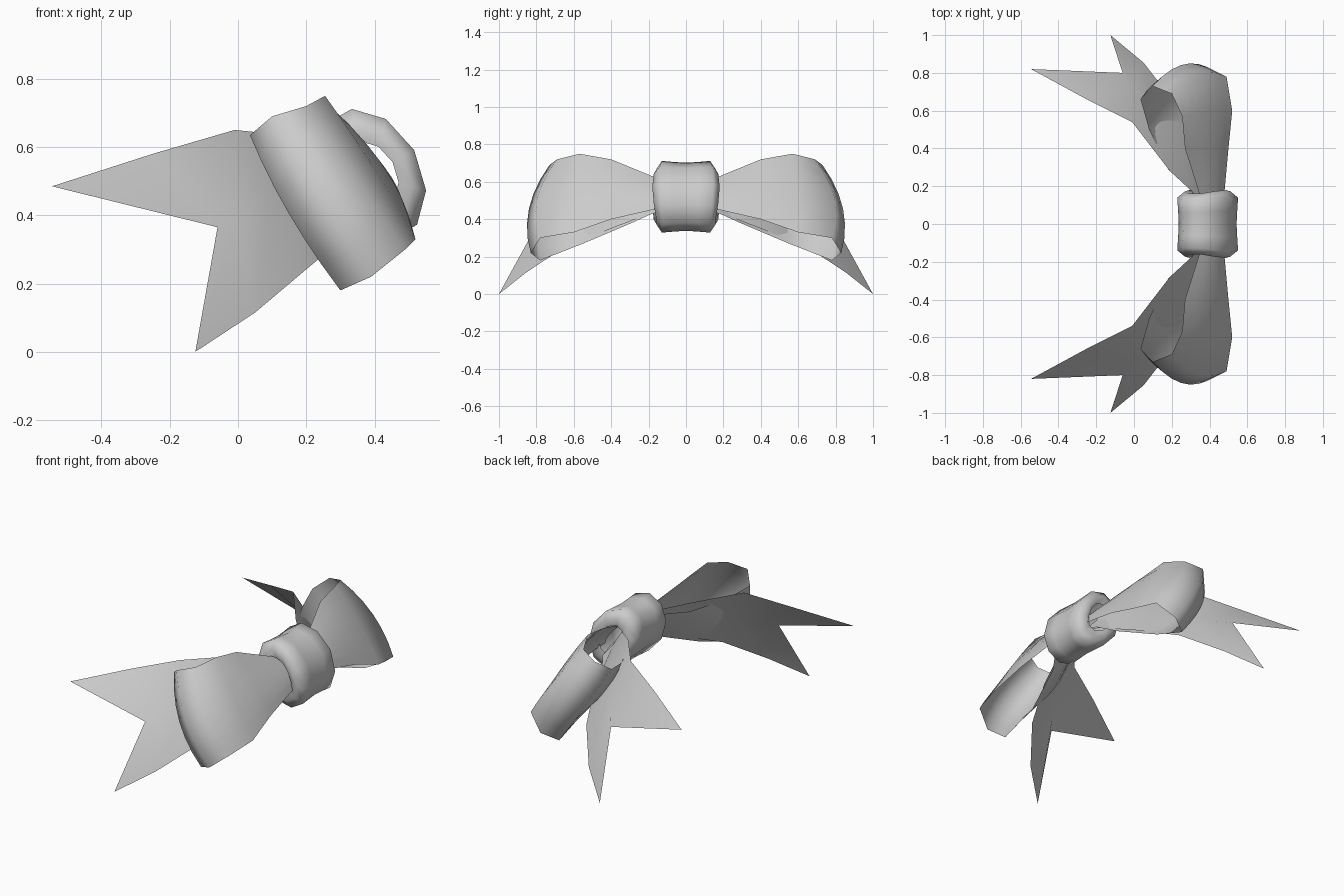
import bpy, bmesh, math
from mathutils import Vector

cube = bpy.data.objects.get("Cube")
if cube:
    bpy.data.objects.remove(cube)

grey = bpy.data.materials.new("ribbon_grey")
grey.use_nodes = True
tone = (0.6, 0.6, 0.6, 1)
grey.diffuse_color = tone
grey.node_tree.nodes["Principled BSDF"].inputs["Base Color"].default_value = tone


def make_sheet(name, rows, wrap=False):
    """Skin a grid of point rows with quads and shade it smooth."""
    bm = bmesh.new()
    grid = [[bm.verts.new(p) for p in row] for row in rows]
    for a, b in zip(grid, grid[1:]):
        count = len(a)
        for i in range(count if wrap else count - 1):
            j = (i + 1) % count
            bm.faces.new((a[i], a[j], b[j], b[i]))
    bmesh.ops.recalc_face_normals(bm, faces=bm.faces)
    mesh = bpy.data.meshes.new(name)
    bm.to_mesh(mesh)
    bm.free()
    mesh.materials.append(grey)
    mesh.shade_smooth()
    obj = bpy.data.objects.new(name, mesh)
    bpy.context.collection.objects.link(obj)
    return obj


def across(upper, middle, lower, steps=6):
    """Curved cross-section through three points of the ribbon."""
    u, m, l = Vector(upper), Vector(middle), Vector(lower)
    ctrl = 2 * m - (u + l) / 2
    ts = [i / steps for i in range(steps + 1)]
    return [u * (1 - t) ** 2 + ctrl * (2 * t * (1 - t)) + l * t * t for t in ts]


def mirrored(rows):
    return [[Vector((p[0], -p[1], p[2])) for p in row] for row in rows]


# Loop: upper edge, lower edge and outward bulge (x, y) at stations along the ribbon
loop_stations = [
    ((.36, .10, .60), (.47, .10, .46), (.02, 0)),
    ((.34, .18, .63), (.48, .18, .45), (.02, 0)),
    ((.27, .40, .72), (.50, .40, .40), (.03, 0)),
    ((.255, .57, .75), (.52, .60, .33), (.01, .01)),
    ((.20, .69, .72), (.49, .78, .30), (0, .06)),
    ((.10, .73, .69), (.39, .83, .22), (0, .06)),
    ((.035, .66, .635), (.30, .78, .18), (-.02, .05)),
    ((.08, .50, .60), (.29, .55, .27), (-.03, 0)),
    ((.18, .29, .58), (.36, .29, .38), (-.01, 0)),
    ((.31, .18, .57), (.43, .18, .43), (0, 0)),
    ((.34, .10, .56), (.44, .10, .45), (0, 0)),
]
loop_rows = []
for up, low, (bx, by) in loop_stations:
    mid = (Vector(up) + Vector(low)) / 2 + Vector((bx, by, 0))
    loop_rows.append(across(up, mid, low))

# Tail: upper edge, centre and lower edge, ending in a swallow-tail notch
tail_rows = [
    [(.34, .10, .58), (.37, .10, .52), (.41, .10, .46)],
    [(.31, .17, .60), (.36, .17, .52), (.40, .17, .44)],
    [(.19, .28, .63), (.27, .34, .49), (.33, .40, .35)],
    [(-.01, .54, .65), (.10, .60, .45), (.21, .65, .25)],
    [(-.25, .66, .58), (0, .72, .39), (.05, .855, .115)],
    [(-.545, .82, .485), (-.06, .80, .365), (-.125, 1, 0)],
]

for side, flip in (("left", False), ("right", True)):
    for part, rows in (("loop", loop_rows), ("tail", tail_rows)):
        # the back of the frame is +y
        place = "front" if flip else "back"
        make_sheet(f"{place}_{part}", mirrored(rows) if flip else rows)

# Knot: a tilted oval band with flared rims turned in at both ends
centre = Vector((.39, 0, .52))
thick = Vector((.87, 0, .49))
wide = Vector((.49, 0, -.87))
sides = 10
knot_rows = []
for y, scale in ((-.17, .5), (-.18, .75), (-.145, 1), (-.07, .97), (0, .95),
                 (.07, .97), (.145, 1), (.18, .75), (.17, .5)):
    ring = []
    for i in range(sides):
        a = math.tau * i / sides
        pinch = 1 - .12 * math.sin(a) ** 2
        ring.append(centre + thick * (.145 * scale * math.cos(a))
                    + wide * (.205 * scale * math.sin(a)) + Vector((0, y * pinch, 0)))
    knot_rows.append(ring)
make_sheet("knot", knot_rows, wrap=True)
